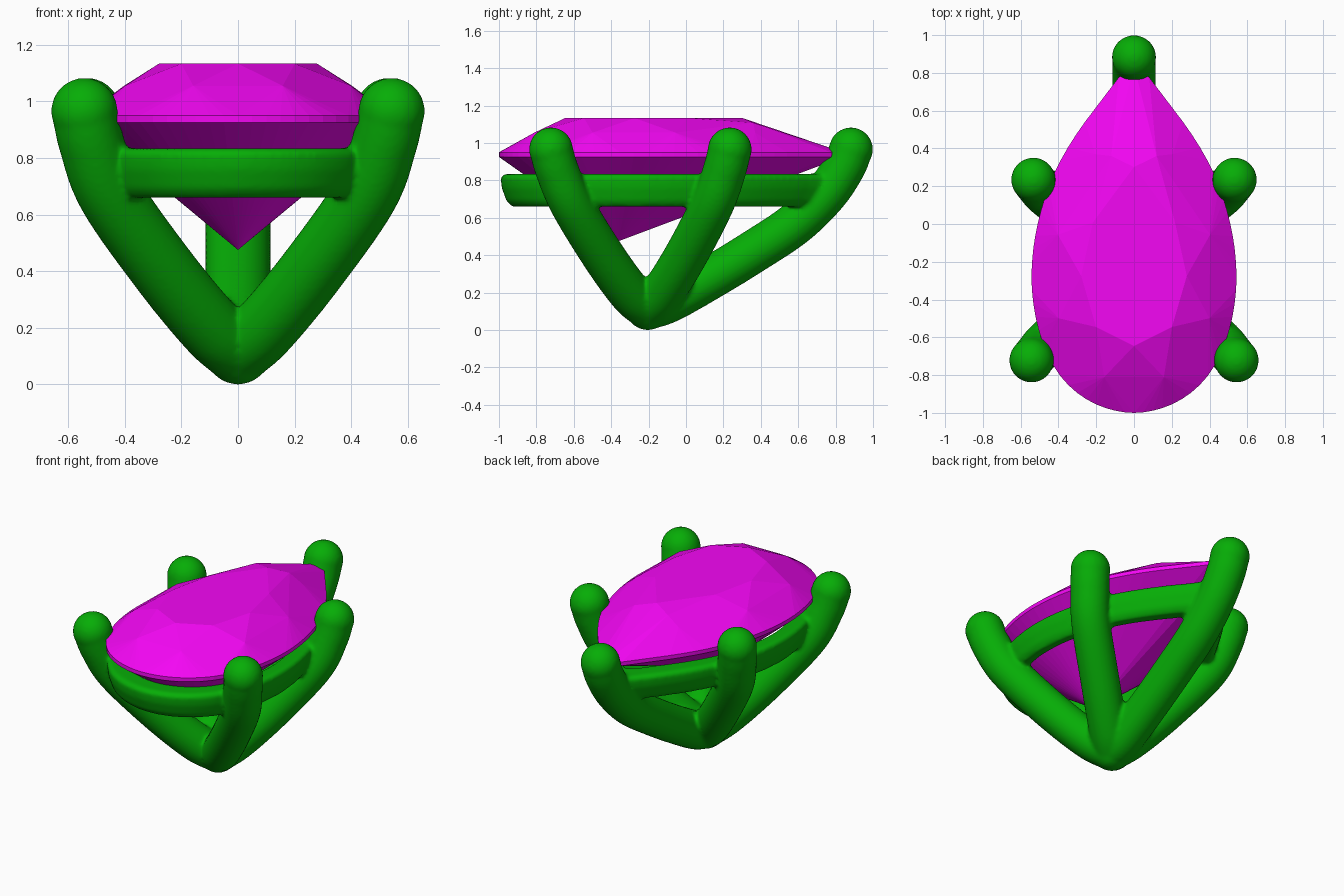
import bpy, bmesh, math
from mathutils import Vector

if "Cube" in bpy.data.objects:
    bpy.data.objects.remove(bpy.data.objects["Cube"])


def material(name, rgb):
    m = bpy.data.materials.new(name)
    m.diffuse_color = (*rgb, 1)
    m.use_nodes = True
    m.node_tree.nodes["Principled BSDF"].inputs["Base Color"].default_value = m.diffuse_color
    return m


def make_object(bm, name, mat):
    bmesh.ops.recalc_face_normals(bm, faces=bm.faces[:])
    mesh = bpy.data.meshes.new(name)
    bm.to_mesh(mesh)
    bm.free()
    mesh.materials.append(mat)
    ob = bpy.data.objects.new(name, mesh)
    bpy.context.collection.objects.link(ob)
    return ob


def spline(pts, steps, closed=False):
    """Catmull-Rom curve through the points."""
    p = [Vector(q) for q in pts]
    n = len(p)
    if closed:
        get = lambda i: p[i % n]
    else:
        ext = [2 * p[0] - p[1]] + p + [2 * p[-1] - p[-2]]
        get = lambda i: ext[i + 1]
    out = []
    for i in range(n if closed else n - 1):
        a, b, c, d = (get(i + k) for k in (-1, 0, 1, 2))
        for s in range(steps):
            t = s / steps
            out.append(0.5 * (2 * b + (c - a) * t + (2 * a - 5 * b + 4 * c - d) * t * t
                              + (3 * b - a - 3 * c + d) * t ** 3))
    if not closed:
        out.append(p[-1])
    return out


def skin(bm, rings, closed):
    """Bridge successive rings of vertices into a tube."""
    rings = [[bm.verts.new(v) for v in r] for r in rings]
    k = len(rings[0])
    for i in range(len(rings) if closed else len(rings) - 1):
        a, b = rings[i], rings[(i + 1) % len(rings)]
        for j in range(k):
            bm.faces.new((a[j], a[(j + 1) % k], b[(j + 1) % k], b[j]))
    if not closed:
        bm.faces.new(rings[0])
        bm.faces.new(rings[-1])


def prong(bm, pts, r=0.116):
    path = spline(pts, 10)
    rings = []
    for i, c in enumerate(path):
        t = (path[min(i + 1, len(path) - 1)] - path[max(i - 1, 0)]).normalized()
        u = t.orthogonal() if i == 0 else u - t * u.dot(t)
        u.normalize()
        w = t.cross(u)
        rings.append([c + r * (u * math.cos(a) + w * math.sin(a))
                      for a in (2 * math.pi * k / 24 for k in range(24))])
    skin(bm, rings, False)
    # rounded ends
    for c in (path[0], path[-1]):
        ret = bmesh.ops.create_uvsphere(bm, u_segments=24, v_segments=16, radius=r + 0.002)
        bmesh.ops.translate(bm, verts=ret['verts'], vec=c)


# pear outline: right half from the round front to the pointed back, then mirrored
half = [(0, -1), (.1, -.988), (.2, -.955), (.3, -.895), (.39, -.805), (.455, -.695),
        (.505, -.56), (.533, -.42), (.543, -.28), (.533, -.13), (.51, 0), (.475, .13),
        (.422, .27), (.35, .405), (.26, .54), (.155, .675), (0, .84)]
outline = half + [(-x, y) for x, y in half[-2:0:-1]]
smooth_outline = spline([(x, y, 0) for x, y in outline], 4, True)

green = material("setting_green", (.002, .42, .002))
magenta = material("gem_magenta", (.9, .002, .9))

# setting: five prongs and a pear-shaped rail merged into one smooth casting
bm = bmesh.new()
base = (0, -.205, .117)
front = [(.095, -.3, .2), (.26, -.445, .4), (.45, -.61, .67), (.517, -.688, .85),
         (.543, -.722, .965)]
side = [(.095, -.125, .2), (.26, .0, .4), (.45, .14, .67), (.512, .205, .85),
        (.533, .234, .965)]
back = [(0, -.09, .155), (0, .12, .272), (0, .35, .412), (0, .58, .565),
        (0, .745, .725), (0, .842, .868), (0, .882, .965)]
for sx in (1, -1):
    for pts in (front, side):
        prong(bm, [base] + [(sx * x, y, z) for x, y, z in pts])
prong(bm, [base] + back)

# rail section: (inset from outline, height)
section = [(.025, .834), (.007, .815), (.012, .76), (.032, .69), (.055, .66),
           (.11, .66), (.13, .68), (.13, .815), (.115, .834)]
rings = []
for p in smooth_outline:
    ring = []
    for d, z in section:
        s = 1 - d / .6
        ring.append((p.x * s, -.25 + (p.y + .25) * s, z))
    rings.append(ring)
skin(bm, rings, True)

setting = make_object(bm, "prong_setting", green)
rm = setting.modifiers.new("merge", 'REMESH')
rm.mode = 'VOXEL'
rm.voxel_size = .012
rm.use_smooth_shade = True
sm = setting.modifiers.new("soften", 'SMOOTH')
sm.factor = .5
sm.iterations = 6

# gem: pear brilliant cut, facets come from the hull of its corner rings
bm = bmesh.new()


def gem_ring(start, step, scale, cy, z):
    for x, y in outline[start::step]:
        bm.verts.new((x * scale, cy + (y - cy) * scale, z))


for z in (.95, .925):                # girdle top and bottom
    for p in smooth_outline[::2]:
        bm.verts.new((p.x, p.y, z))
gem_ring(0, 4, .515, -.27, 1.133)    # table
gem_ring(2, 4, .79, -.27, 1.055)     # crown corners
for x in (.12, -.12):                # raised corners beside the tip facet
    bm.verts.new((x, .36, 1.108))
gem_ring(2, 4, .25, -.36, .61)       # pavilion corners
bm.verts.new((0, -.36, .475))        # culet
bmesh.ops.convex_hull(bm, input=bm.verts[:])
junk = [v for v in bm.verts if not v.link_faces]
bmesh.ops.delete(bm, geom=junk, context='VERTS')
bmesh.ops.dissolve_limit(bm, angle_limit=.03, verts=bm.verts[:], edges=bm.edges[:])
make_object(bm, "pear_gem", magenta)
